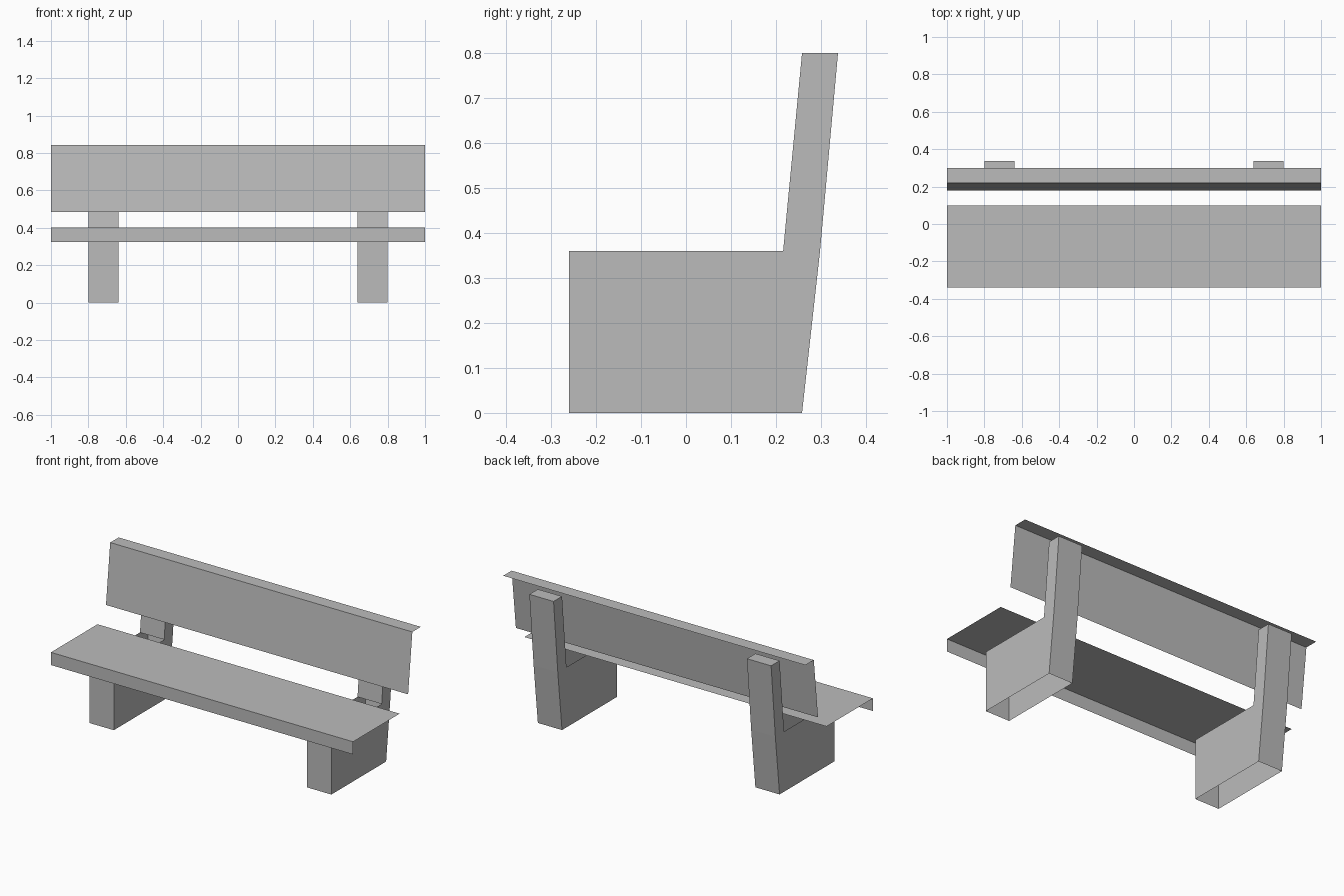
import bpy
import bmesh

cube = bpy.data.objects.get("Cube")
if cube:
    bpy.data.objects.remove(cube, do_unlink=True)

grey = bpy.data.materials.new("plain grey")
grey.use_nodes = True
COLOUR = (0.5, 0.5, 0.5, 1.0)
grey.diffuse_color = COLOUR
grey.node_tree.nodes["Principled BSDF"].inputs["Base Color"].default_value = COLOUR


def sweep(name, profile, x0, x1, closed=False, skip=()):
    """Sweep a (y, z) profile along x; closed profiles get end caps."""
    bm = bmesh.new()
    a = [bm.verts.new((x0, y, z)) for y, z in profile]
    b = [bm.verts.new((x1, y, z)) for y, z in profile]
    n = len(profile)
    for i in range(n if closed else n - 1):
        if i not in skip:
            j = (i + 1) % n
            bm.faces.new((a[i], b[i], b[j], a[j]))
    if closed:
        bm.faces.new(a)
        bm.faces.new(b[::-1])
        for f in bm.faces:
            f.normal_flip()
        # profile runs counter-clockwise seen from +x
        if max(bm.faces, key=lambda f: f.calc_center_median().x).normal.x < 0:
            pass
        bmesh.ops.recalc_face_normals(bm, faces=bm.faces[:])
    mesh = bpy.data.meshes.new(name)
    bm.to_mesh(mesh)
    bm.free()
    mesh.materials.append(grey)
    obj = bpy.data.objects.new(name, mesh)
    bpy.context.collection.objects.link(obj)
    return obj


# Thin seat with a front lip, and thin leaning backrest with a top ledge
sweep("seat", [(-0.34, 0.324), (-0.34, 0.40), (0.10, 0.40)], -1, 1)
sweep("backrest", [(0.18, 0.485), (0.22, 0.843), (0.30, 0.843)], -1, 1)

# Hollow side supports, open at the base and below the seat
SUPPORT = [(-0.26, 0), (0.258, 0), (0.298, 0.36), (0.338, 0.80),
           (0.258, 0.80), (0.216, 0.36), (-0.26, 0.36)]
for side, x in (("right", -0.80), ("left", 0.64)):
    sweep(side + "_support", SUPPORT, x, x + 0.16, closed=True, skip=(0, 5))
